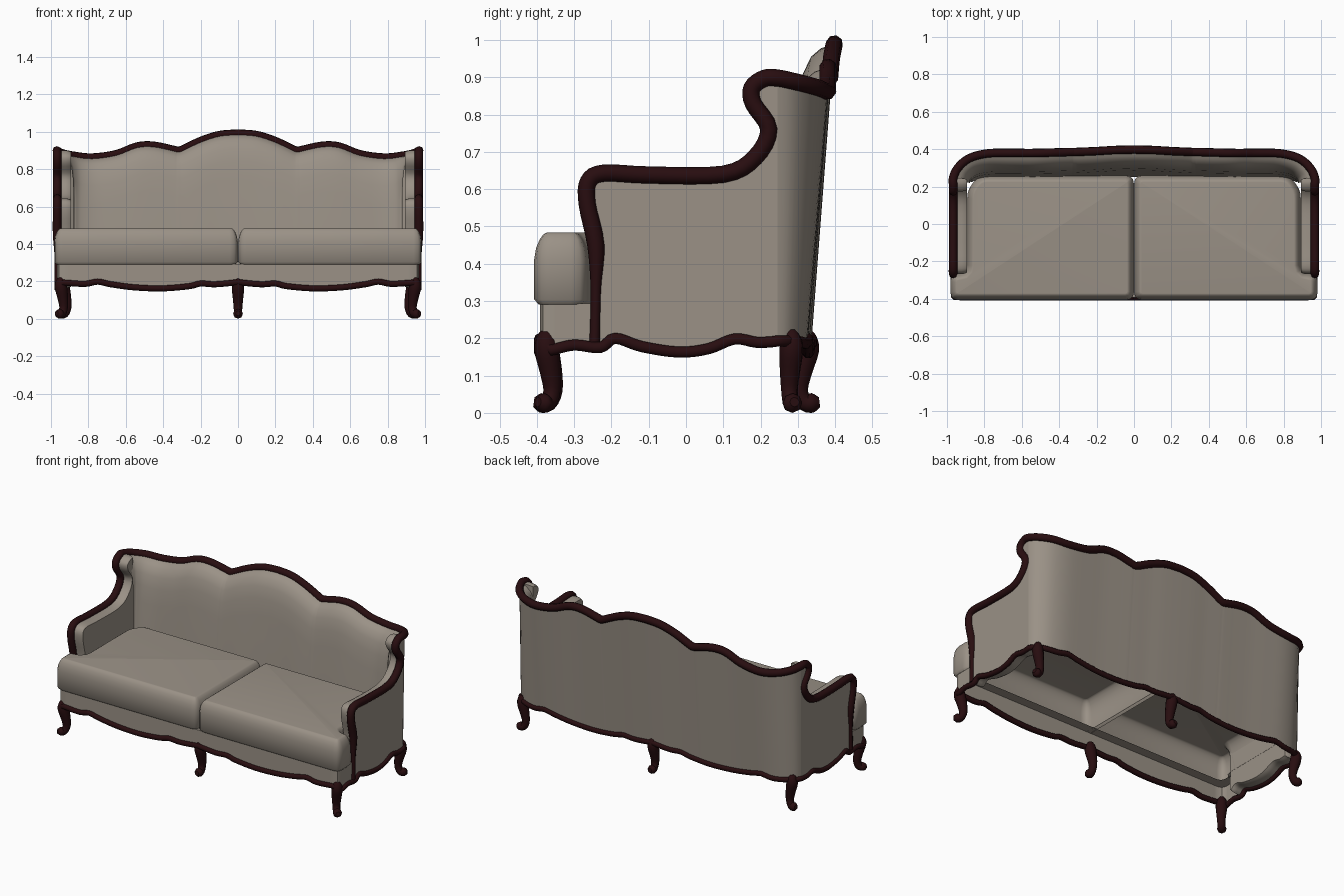
import bpy, bmesh, math
from mathutils import Vector

if "Cube" in bpy.data.objects:
    bpy.data.objects.remove(bpy.data.objects["Cube"])


def material(name, rgb):
    m = bpy.data.materials.new(name)
    m.diffuse_color = (*rgb, 1)
    m.use_nodes = True
    m.node_tree.nodes["Principled BSDF"].inputs["Base Color"].default_value = m.diffuse_color
    return m


FABRIC = material("taupe fabric", (0.325, 0.285, 0.24))
WOOD = material("dark red wood", (0.021, 0.004, 0.005))


def smooth(pts, n=4):
    """Catmull-Rom samples through tuples of any length."""
    p = [pts[0]] + list(pts) + [pts[-1]]
    out = []
    for i in range(1, len(p) - 2):
        for k in range(n):
            t = k / n
            out.append(tuple(0.5 * (2 * b + (c - a) * t + (2 * a - 5 * b + 4 * c - d) * t * t
                                    + (3 * b - a - 3 * c + d) * t ** 3)
                             for a, b, c, d in zip(*p[i - 1:i + 3])))
    return out + [tuple(pts[-1])]


def lookup(table, t):
    for (a, za), (b, zb) in zip(table, table[1:]):
        if t <= b:
            return za + (zb - za) * max(0, (t - a) / max(b - a, 1e-6))
    return table[-1][1]


def mirrored(half):
    return half + [(-p[0],) + tuple(p[1:]) for p in reversed(half[:-1])]


def finish(bm, name, mat, angle=50):
    bmesh.ops.recalc_face_normals(bm, faces=bm.faces[:])
    me = bpy.data.meshes.new(name)
    bm.to_mesh(me)
    bm.free()
    me.materials.append(mat)
    me.shade_smooth()
    me.set_sharp_from_angle(angle=math.radians(angle))
    ob = bpy.data.objects.new(name, me)
    bpy.context.collection.objects.link(ob)
    return ob


def loft(name, rows, mat):
    bm = bmesh.new()
    vs = [[bm.verts.new(p) for p in r] for r in rows]
    for r, q in zip(vs, vs[1:]):
        for i in range(len(r) - 1):
            bm.faces.new((r[i], r[i + 1], q[i + 1], q[i]))
    return finish(bm, name, mat)


def tube(name, pts, radius, mat, cyclic=False):
    """Wooden moulding; points are (x, y, z, radius factor)."""
    cu = bpy.data.curves.new(name, 'CURVE')
    cu.dimensions = '3D'
    cu.bevel_depth, cu.bevel_resolution, cu.use_fill_caps = radius, 2, True
    sp = cu.splines.new('POLY')
    sp.points.add(len(pts) - 1)
    for q, p in zip(sp.points, pts):
        q.co, q.radius = (p[0], p[1], p[2], 1), p[3]
    sp.use_cyclic_u = cyclic
    tmp = bpy.data.objects.new(name + " path", cu)
    bpy.context.collection.objects.link(tmp)
    bpy.context.view_layer.update()
    me = bpy.data.meshes.new_from_object(tmp.evaluated_get(bpy.context.evaluated_depsgraph_get()))
    bpy.data.objects.remove(tmp)
    bm = bmesh.new()
    bm.from_mesh(me)
    for f in bm.faces:
        f.material_index = 0
    bpy.data.meshes.remove(me)
    return finish(bm, name, mat)


def pad(name, outline, lift, insets, mat, open_insets=None):
    """Outline extruded by a vector, far face puffed by insets; near face may be an open lip."""
    bm = bmesh.new()
    near = bm.faces.new([bm.verts.new(p) for p in outline])
    far = bm.faces.new([bm.verts.new(Vector(p) + Vector(lift)) for p in outline])
    a, b = near.verts[:], far.verts[:]
    for i in range(len(a)):
        j = (i + 1) % len(a)
        bm.faces.new((a[i], a[j], b[j], b[i]))
    bmesh.ops.recalc_face_normals(bm, faces=bm.faces[:])
    for face, steps in ((far, insets), (near, open_insets or ())):
        for t, d in steps:
            bmesh.ops.inset_region(bm, faces=[face], thickness=t, depth=d, use_even_offset=True)
    if open_insets:
        bmesh.ops.delete(bm, geom=[near], context='FACES_ONLY')
    return finish(bm, name, mat)


# Crest and arm rail: arm front, arm top, wing scroll, then crest to the centre
SX, PIVOT = 0.967, .245
side = [(-.245, .19), (-.242, .33), (-.242, .45), (-.265, .56), (-.262, .62), (-.22, .643),
        (-.1, .638), (.1, .64), (.185, .685), (.222, .76), (.18, .83), (.177, .872), (.21, .897),
        (PIVOT, .898)]
crest = [(.942, .3, .886), (.88, .352, .872), (.78, .378, .862), (.65, .38, .88), (.54, .38, .921),
         (.45, .382, .925), (.345, .385, .903), (.32, .385, .898), (.295, .386, .905),
         (.2, .39, .95), (.1, .396, .982), (0, .398, .99)]
half = smooth([(SX, y, z, .6 if z < .4 else 1) for y, z in side] + [p + (1,) for p in crest])
tube("crest_rail", mirrored(half), .023, WOOD)
split = (len(side) - 1) * 4

# Wavy lower edge heights along the front/back and along the sides
front_wave = smooth([(0, .195), (.12, .184), (.2, .188), (.26, .174), (.4, .162), (.55, .167),
                     (.68, .184), (.75, .198), (.82, .186), (.93, .193)])
side_wave = smooth([(-.36, .168), (-.3, .182), (-.23, .175), (-.19, .2), (-.12, .178), (-.02, .163),
                    (.06, .172), (.13, .198), (.19, .189), (.235, .191)])


def base_y(y):
    return PIVOT + (y - PIVOT) * .6


# Lower trim all around
front_half = [(x, -.392, z) for x, z in front_wave] + [(.958, -.384, .185)]
side_half = [(SX, y, z) for y, z in side_wave]
back_half = [(x, base_y(y), lookup(front_wave, x)) for x, y, z, r in half[split:]]
ring = front_half + side_half + back_half
full = ring + [(-x, y, z) for x, y, z in reversed(ring[1:-1])]
tube("lower_trim", [p + (1,) for p in full], .016, WOOD, cyclic=True)

# Upholstered arms: flat outside, puffed inside
bottom = [(y, z) for y, z in side_wave if -.24 < y < .24]
for s, label in ((1, "right"), (-1, "left")):
    outline = [(s * SX, y, z) for x, y, z, r in half[:split + 1]]
    outline += [(s * SX, PIVOT, .19)] + [(s * SX, y, z) for y, z in reversed(bottom)]
    pad(label + "_arm", outline, (-s * .045, 0, 0), [(.003, .018), (.006, .012)], FABRIC)

# Curved back: leaning outer sheet, over the crest, down the padded inside
col = mirrored([p[:3] for p in half[split:]])
rows = [[(x, base_y(y), lookup(front_wave, abs(x))) for x, y, z in col], col]
for inward, drop in ((.035, .012), (.06, .035), (.078, .08), (.088, .15), (.092, .25), (.092, None)):
    row = []
    for i, (x, y, zt) in enumerate(col):
        a, b = col[max(i - 1, 0)], col[min(i + 1, len(col) - 1)]
        t = Vector((b[0] - a[0], b[1] - a[1])).normalized()
        z = .28 if drop is None else zt - drop
        yz = base_y(y) + (y - base_y(y)) * (z - .2) / (zt - .2)
        row.append((x - t.y * inward, yz + t.x * inward, z))
    rows.append(row)
loft("padded_back", rows, FABRIC)

# Front seat rail wrapping round to the arms, with a ledge under the cushions
rail = mirrored(list(reversed(front_half + [p for p in side_half if p[1] < -.22]))[:])
right = list(reversed(front_half + [p for p in side_half if p[1] < -.22]))
rail = mirrored(right)
loft("seat_rail", [rail,
                   [(x, y, .293) for x, y, z in rail],
                   [(x * .94, y + .06, .293) for x, y, z in rail]], FABRIC)


def rounded(corners, r):
    out = []
    for i, c in enumerate(corners):
        c = Vector(c)
        a = c + (Vector(corners[i - 1]) - c).normalized() * r
        b = c + (Vector(corners[(i + 1) % len(corners)]) - c).normalized() * r
        for t in (0, 1 / 3, 2 / 3, 1):
            out.append(a * (1 - t) ** 2 + c * 2 * t * (1 - t) + b * t * t)
    return out


# Two T-shaped seat cushions, open underneath
T = [(.001, -.407), (.982, -.407), (.982, -.265), (.892, -.262), (.892, .18), (.83, .26), (.001, .26)]
for s, label in ((1, "right"), (-1, "left")):
    outline = [(s * p.x, p.y, .304) for p in rounded(T, .043)]
    pad(label + "_cushion", outline, (0, 0, .108),
        [(.005, .03), (.009, .022), (.01, .014), (.008, .005), (.004, .0005)],
        FABRIC, [(.012, .013)])

# Six cabriole legs: (offset outward, height, radius)
profile = smooth([(0, .222, .012), (.002, .205, .025), (.002, .17, .033), (-.012, .11, .028),
                  (-.018, .06, .023), (-.004, .028, .023), (.018, .027, .026), (.036, .029, .013)], 3)
for name, x, y, dx, dy in (("front_right_leg", .945, -.372, .7, -.7), ("front_left_leg", -.945, -.372, -.7, -.7),
                           ("front_middle_leg", 0, -.372, 0, -1), ("back_middle_leg", 0, .322, 0, 1),
                           ("back_right_leg", .93, .282, .95, .25), ("back_left_leg", -.93, .282, -.95, .25)):
    tube(name, [(x + dx * o, y + dy * o, z, r) for o, z, r in profile], 1.0, WOOD)
